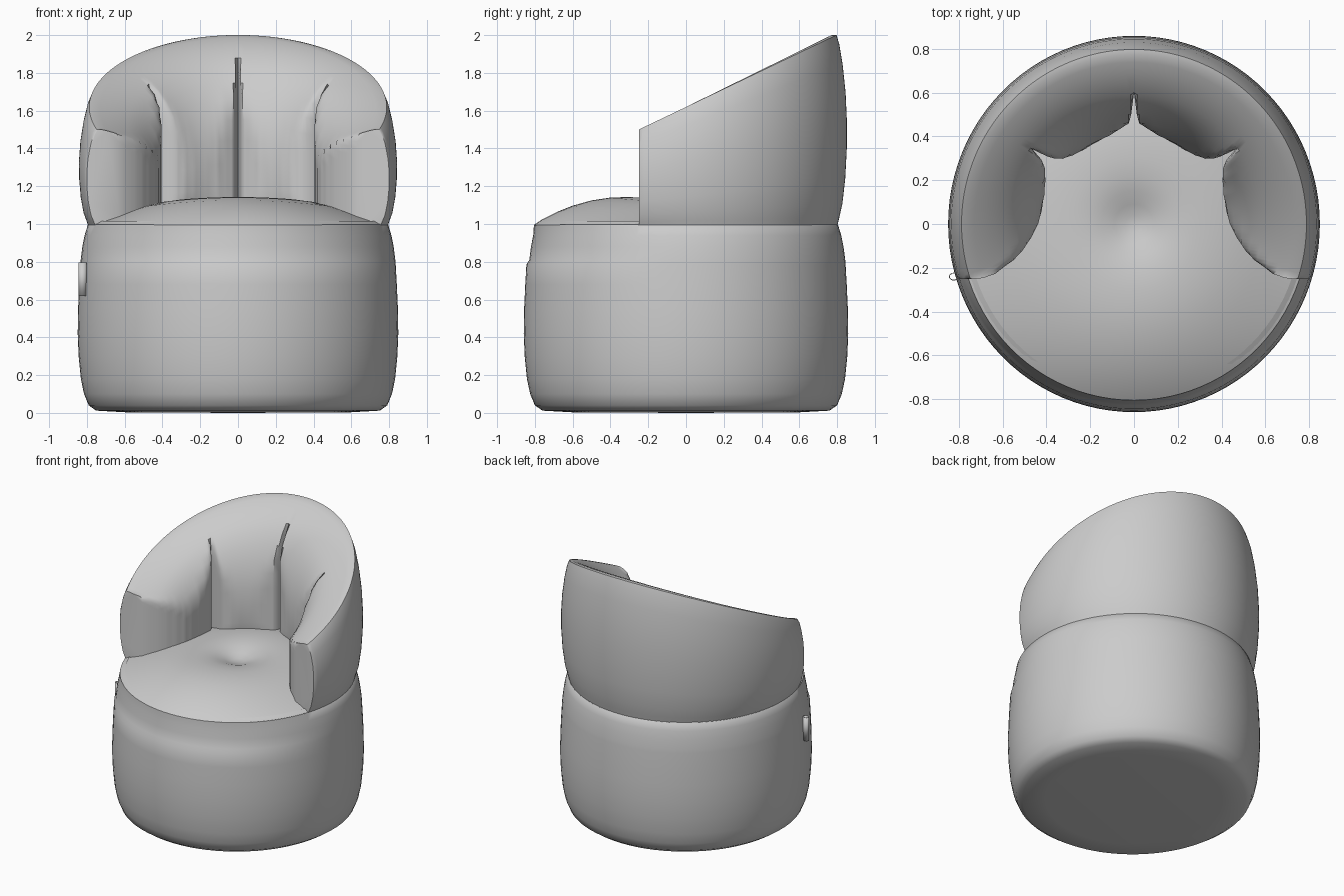
import bpy, bmesh, math

if "Cube" in bpy.data.objects:
    bpy.data.objects.remove(bpy.data.objects["Cube"])

XS = 0.988  # plan is slightly narrower in x than in y


def lerp_table(table, x):
    for (a, va), (b, vb) in zip(table, table[1:]):
        if x <= b:
            return va + (vb - va) * max(0.0, (x - a) / (b - a))
    return table[-1][1]


def finish(name, bm, angle=45):
    bmesh.ops.remove_doubles(bm, verts=bm.verts, dist=0.0005)
    bmesh.ops.recalc_face_normals(bm, faces=bm.faces)
    mesh = bpy.data.meshes.new(name)
    bm.to_mesh(mesh)
    bm.free()
    obj = bpy.data.objects.new(name, mesh)
    bpy.context.collection.objects.link(obj)
    bpy.ops.object.select_all(action='DESELECT')
    obj.select_set(True)
    bpy.context.view_layer.objects.active = obj
    bpy.ops.object.shade_smooth_by_angle(angle=math.radians(angle))
    return obj


def grid(bm, rows):
    vs = [[bm.verts.new(p) for p in row] for row in rows]
    for a, b in zip(vs, vs[1:]):
        for i in range(len(a) - 1):
            bm.faces.new((a[i], a[i + 1], b[i + 1], b[i]))
    return vs


def lathe(name, profile, shape, n=96):
    bm = bmesh.new()
    rows = []
    for r, z in profile:
        rows.append([shape(r * math.sin(k * math.tau / n), -r * math.cos(k * math.tau / n), z)
                     for k in range(n + 1)])
    grid(bm, rows)
    return finish(name, bm)


# Round base, with the cushion front stepped in above z = 0.8
def base_shape(x, y, z):
    front = min(1.0, max(0.0, -y / 0.6 - 0.2))
    s = 1 - 0.016 * front if 0.8 < z < 0.95 else 1
    return (x * XS * s, y * s, z)


lathe("base", [(0, 0.0), (0.6, 0.003), (0.76, 0.012), (0.80, 0.04), (0.825, 0.10), (0.842, 0.18),
               (0.854, 0.3), (0.859, 0.42), (0.857, 0.55), (0.851, 0.68), (0.845, 0.785),
               (0.843, 0.81), (0.834, 0.88), (0.822, 0.94), (0.805, 0.995), (0.77, 1.015)], base_shape)


# Domed seat cushion with a central dimple, dropping towards the arms
def seat_shape(x, y, z):
    return (x * XS, y, 1 + (z - 1) * (1 - 0.65 * (x / 0.8) ** 2))


lathe("seat", [(0.80, 0.96), (0.805, 0.995), (0.76, 1.025), (0.68, 1.065), (0.6, 1.097), (0.5, 1.125),
               (0.4, 1.14), (0.3, 1.143), (0.22, 1.137), (0.15, 1.122), (0.09, 1.10), (0.04, 1.083),
               (0, 1.08)], seat_shape)

# Wrap-around backrest: outer wall profile (height fraction, radius)
OUTER = [(0, 0.80), (0.05, 0.812), (0.12, 0.828), (0.25, 0.843), (0.4, 0.851), (0.55, 0.852),
         (0.7, 0.845), (0.85, 0.829), (0.95, 0.812), (1.0, 0.797)]
# Rolled inner side: (inward amount, height fraction)
INNER = [(0.06, 1.0), (0.15, 0.985), (0.27, 0.96), (0.4, 0.925), (0.53, 0.88), (0.65, 0.825), (0.76, 0.75),
         (0.86, 0.66), (0.93, 0.56), (0.98, 0.45), (1.0, 0.33), (0.99, 0.2), (0.95, 0.1), (0.88, 0.0)]
# Plan outline of the tufted cushions: (angle from the back, radius)
TUFT = [(0, 0.60), (1.5, 0.50), (3, 0.46), (8, 0.44), (15, 0.42), (24, 0.412), (34, 0.41), (42, 0.422),
        (48, 0.445), (51, 0.475), (52.5, 0.51), (54, 0.58), (55.5, 0.52), (58, 0.485), (64, 0.455),
        (72, 0.435), (82, 0.43), (90, 0.443), (97, 0.475), (103, 0.525), (106.5, 0.58), (109.5, 0.68)]
BOTTOM, FRONT, STEP, HALF = 0.985, -0.25, 1.5, 73


def back_section(deg):
    a = math.radians(deg)
    top = 1.5 + 0.478 * (max(FRONT, 0.797 * math.cos(a)) - FRONT)
    limit = lerp_table(TUFT, abs(deg))
    points = [(r, f) for f, r in OUTER]
    points += [(max(0.797 - 0.39 * t, limit), f) for t, f in INNER]
    return [(r * math.sin(a) * XS, max(FRONT, r * math.cos(a)), BOTTOM + (top - BOTTOM) * f)
            for r, f in points]


bm = bmesh.new()
rows = [back_section(k * STEP) for k in range(-HALF, HALF + 1)]
vs = grid(bm, rows)
for end in (vs[0], vs[-1]):
    bm.faces.new(end)
for a, b in zip(vs, vs[1:]):
    bm.faces.new((a[0], b[0], b[-1], a[-1]))
finish("backrest", bm, 50)

# Small folded fabric tag on the side
bm = bmesh.new()
ring = [(-0.823 + 0.022 * math.cos(k * math.tau / 16), -0.24 + 0.018 * math.sin(k * math.tau / 16))
        for k in range(17)]
grid(bm, [[(x, y, z) for x, y in ring] for z in (0.62, 0.795)])
tag = finish("side_tag", bm)
mod = tag.modifiers.new("thickness", 'SOLIDIFY')
mod.thickness = 0.004
